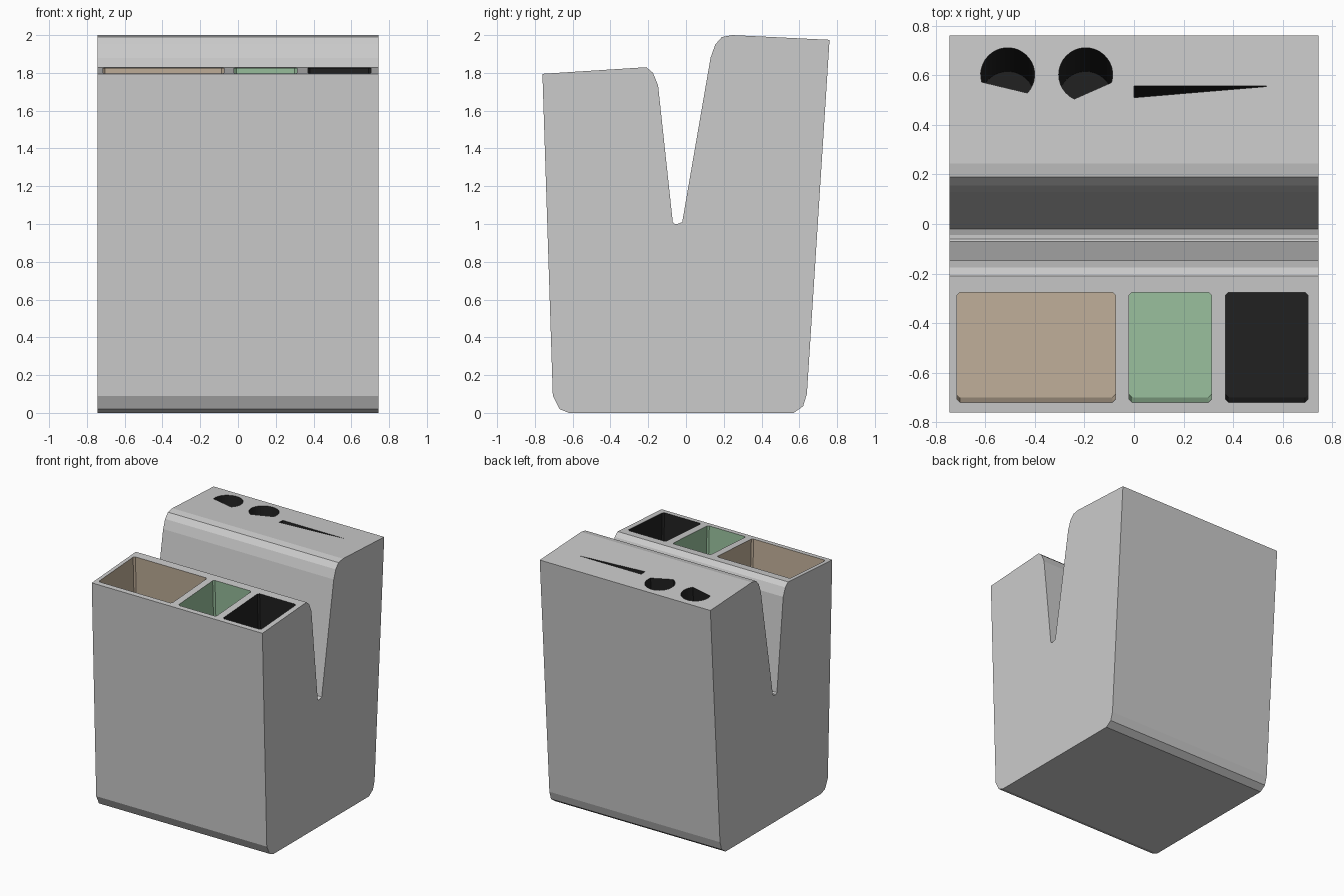
import bpy, bmesh, math
from mathutils import Vector

if "Cube" in bpy.data.objects:
    bpy.data.objects.remove(bpy.data.objects["Cube"])


def material(name, rgb):
    m = bpy.data.materials.new(name)
    m.diffuse_color = (*rgb, 1)
    m.use_nodes = True
    m.node_tree.nodes["Principled BSDF"].inputs["Base Color"].default_value = m.diffuse_color
    return m


def prism(name, start, end, mat):
    """Solid between two matching outlines."""
    bm = bmesh.new()
    a = [bm.verts.new(p) for p in start]
    b = [bm.verts.new(p) for p in end]
    n = len(a)
    bm.faces.new(a)
    bm.faces.new(b[::-1])
    for i in range(n):
        j = (i + 1) % n
        bm.faces.new((a[i], b[i], b[j], a[j]))
    bmesh.ops.recalc_face_normals(bm, faces=bm.faces[:])
    me = bpy.data.meshes.new(name)
    bm.to_mesh(me)
    bm.free()
    me.materials.append(mat)
    ob = bpy.data.objects.new(name, me)
    bpy.context.collection.objects.link(ob)
    return ob


grey = material("grey", (0.7, 0.7, 0.7))
brown = material("brown", (0.53, 0.43, 0.32))
green = material("green", (0.32, 0.53, 0.34))
black = material("black", (0.015, 0.015, 0.015))

# Block: side profile (y, z) with a deep V notch, extruded across x
W = 0.745
profile = [(-0.62, 0), (0.57, 0), (0.62, 0.035), (0.64, 0.10), (0.76, 1.975),
           (0.245, 2.0), (0.19, 1.99), (0.155, 1.95), (0.13, 1.88),
           (-0.02, 1.01), (-0.045, 1.0), (-0.06, 1.0), (-0.07, 1.01),
           (-0.148, 1.735), (-0.175, 1.80), (-0.21, 1.83),
           (-0.76, 1.795), (-0.705, 0.09), (-0.67, 0.02)]
block = prism("storage_block", [(-W, y, z) for y, z in profile],
              [(W, y, z) for y, z in profile], grey)


def recess(name, outline, z, lean, depth, mat):
    """Cut a hole whose outline (x, y) at height z leans in y going down."""
    top = [Vector((x, y - lean * 0.1, z + 0.1)) for x, y in outline]
    low = [Vector((x, y + lean * depth, z - depth)) for x, y in outline]
    cutter = prism(name, top, low, mat)
    cutter.hide_render = True
    mod = block.modifiers.new(name, 'BOOLEAN')
    mod.object = cutter
    mod.operation = 'DIFFERENCE'
    mod.solver = 'EXACT'
    mod.material_mode = 'TRANSFER'
    bpy.context.view_layer.objects.active = block
    bpy.ops.object.modifier_apply(modifier=name)
    bpy.data.objects.remove(cutter)


# Three front compartments with clipped corners
for name, x0, x1, mat in (("wide_tray", -0.715, -0.075, brown),
                          ("middle_tray", -0.02, 0.312, green),
                          ("end_tray", 0.37, 0.703, black)):
    y0, y1, c = -0.72, -0.275, 0.012
    outline = [(x0 + c, y0), (x1 - c, y0), (x1, y0 + c), (x1, y1 - c),
               (x1 - c, y1), (x0 + c, y1), (x0, y1 - c), (x0, y0 + c)]
    recess(name, outline, 1.81, 0.035, 0.56, mat)


# Two rear round holes, each with a flat chord
def chord_circle(cx, cy, r, start, end, n=24):
    return [(cx + r * math.cos(math.radians(start + (end - start) * i / n)),
             cy + r * math.sin(math.radians(start + (end - start) * i / n)))
            for i in range(n + 1)]


recess("left_round_hole", chord_circle(-0.51, 0.603, 0.109, -43, 196),
       1.985, -0.064, 1.5, black)
recess("right_round_hole", chord_circle(-0.195, 0.603, 0.109, -17, 245),
       1.985, -0.064, 1.5, black)

# Narrow wedge-shaped blade slot
recess("blade_slot", [(0, 0.51), (0.535, 0.555), (0.535, 0.557), (0, 0.557)],
       1.985, -0.064, 1.5, black)
